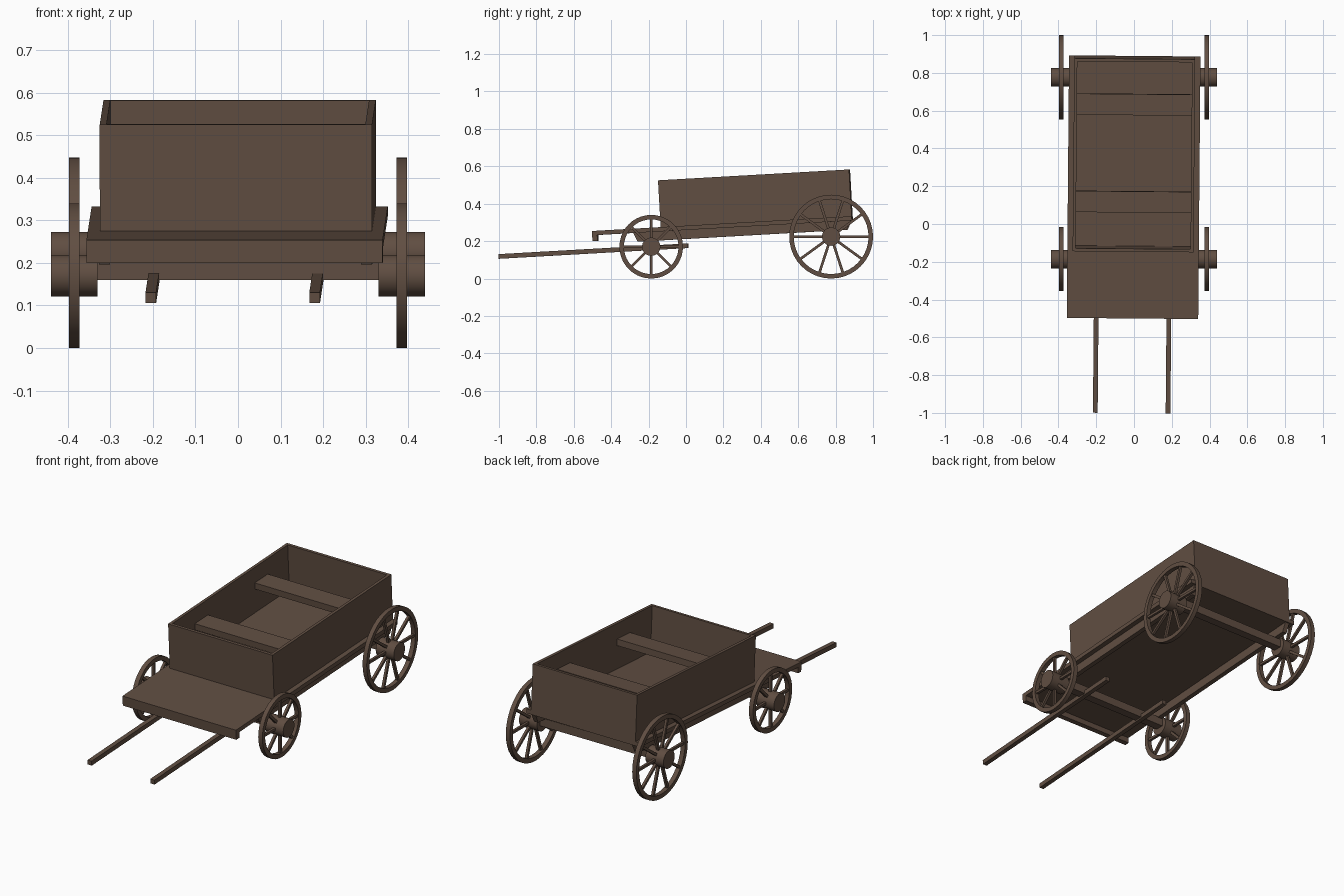
import bpy, bmesh, math
from mathutils import Matrix, Vector

if "Cube" in bpy.data.objects:
    bpy.data.objects.remove(bpy.data.objects["Cube"])

wood = bpy.data.materials.new("dark brown wood")
wood.diffuse_color = (0.118, 0.076, 0.054, 1)
wood.use_nodes = True
wood.node_tree.nodes["Principled BSDF"].inputs["Base Color"].default_value = wood.diffuse_color

# The cart body is pitched up to the rear and turned very slightly
BODY = (Matrix.Translation((0, 0.42, 0)) @ Matrix.Rotation(math.radians(-0.5), 4, 'Z')
        @ Matrix.Translation((0, -0.42, 0)) @ Matrix.Rotation(math.radians(3.25), 4, 'X'))


def finish(name, bm, matrix=Matrix(), smooth=False):
    bmesh.ops.recalc_face_normals(bm, faces=bm.faces)
    me = bpy.data.meshes.new(name)
    bm.to_mesh(me)
    bm.free()
    me.materials.append(wood)
    ob = bpy.data.objects.new(name, me)
    bpy.context.collection.objects.link(ob)
    ob.matrix_world = matrix
    if smooth:
        bpy.context.view_layer.objects.active = ob
        ob.select_set(True)
        bpy.ops.object.shade_smooth_by_angle(angle=math.radians(40))
        ob.select_set(False)
    return ob


def add_box(bm, x0, x1, y0, y1, z0, z1, matrix=Matrix()):
    size = Matrix.Diagonal((x1 - x0, y1 - y0, z1 - z0, 1))
    mid = Matrix.Translation(((x0 + x1) / 2, (y0 + y1) / 2, (z0 + z1) / 2))
    bmesh.ops.create_cube(bm, size=1, matrix=matrix @ mid @ size)


def box(name, *dims, matrix=BODY):
    bm = bmesh.new()
    add_box(bm, *dims)
    return finish(name, bm, matrix)


def ring(bm, r_in, r_out, half, n):
    """Wheel rim: rectangular section swept round the x axis."""
    section = [(-half, r_in), (half, r_in), (half, r_out), (-half, r_out)]
    loops = []
    for i in range(n):
        a = 2 * math.pi * i / n
        loops.append([bm.verts.new((x, r * math.cos(a), r * math.sin(a))) for x, r in section])
    for i in range(n):
        p, q = loops[i], loops[(i + 1) % n]
        for j in range(4):
            k = (j + 1) % 4
            bm.faces.new((p[j], p[k], q[k], q[j]))


def wheel(name, x, y, z, radius, spokes):
    place = Matrix.Translation((x, y, z))
    bm = bmesh.new()
    ring(bm, radius - 0.024, radius, 0.0125, 40)
    finish(name + "_rim", bm, place, True)
    bm = bmesh.new()
    for i in range(spokes):
        add_box(bm, -0.007, 0.007, 0.03, radius - 0.02, -0.007, 0.007,
                Matrix.Rotation(2 * math.pi * i / spokes, 4, 'X'))
    finish(name + "_spokes", bm, place)
    bm = bmesh.new()
    bmesh.ops.create_cone(bm, cap_ends=True, segments=32, radius1=0.049, radius2=0.049,
                          depth=0.11, matrix=Matrix.Rotation(math.pi / 2, 4, 'Y'))
    finish(name + "_hub", bm, place, True)


# Wheels and axles
for side, s in (("left", -1), ("right", 1)):
    wheel("front_wheel_" + side, s * 0.385, -0.186, 0.17, 0.17, 8)
    wheel("rear_wheel_" + side, s * 0.385, 0.776, 0.224, 0.224, 10)
box("front_axle", -0.34, 0.34, -0.209, -0.163, 0.16, 0.205, matrix=Matrix())
box("rear_axle", -0.34, 0.34, 0.753, 0.799, 0.212, 0.258, matrix=Matrix())

# Floor with front lip
box("floor", -0.348, 0.348, -0.485, 0.906, 0.259, 0.282)
box("front_lip", -0.348, 0.348, -0.485, -0.458, 0.228, 0.259)

# Side rails below the floor, and pulling shafts
for side, s in (("left", -1), ("right", 1)):
    xa, xb = sorted((s * 0.295, s * 0.321))
    rail = box("rail_" + side, xa, xb, -0.245, 0.875, 0.211, 0.259)
    for v in rail.data.vertices:          # angled rail ends
        if v.co.z > 0.25:
            v.co.y += 0.025 if v.co.y > 0 else -0.02
    xa, xb = s * 0.1925 - 0.0125, s * 0.1925 + 0.0125
    box("shaft_" + side, xa, xb, -0.992, 0.022, 0.162, 0.187)

# Plank walls, three boards high
W, Y0, Y1, T, H = 0.32, -0.117, 0.906, 0.016, 0.0835
for i in range(3):
    z0 = 0.282 + i * H
    z1 = z0 + H
    box(f"front_plank_{i}", -W, W, Y0, Y0 + T, z0, z1)
    box(f"back_plank_{i}", -W, W, Y1 - T, Y1, z0, z1)
    box(f"left_plank_{i}", -W, -W + T, Y0 + T, Y1 - T, z0, z1)
    box(f"right_plank_{i}", W - T, W, Y0 + T, Y1 - T, z0, z1)

# Benches across the box
for name, y in (("front_bench", 0.086), ("rear_bench", 0.602)):
    box(name, -W + T, W - T, y, y + 0.112, 0.412, 0.447)
